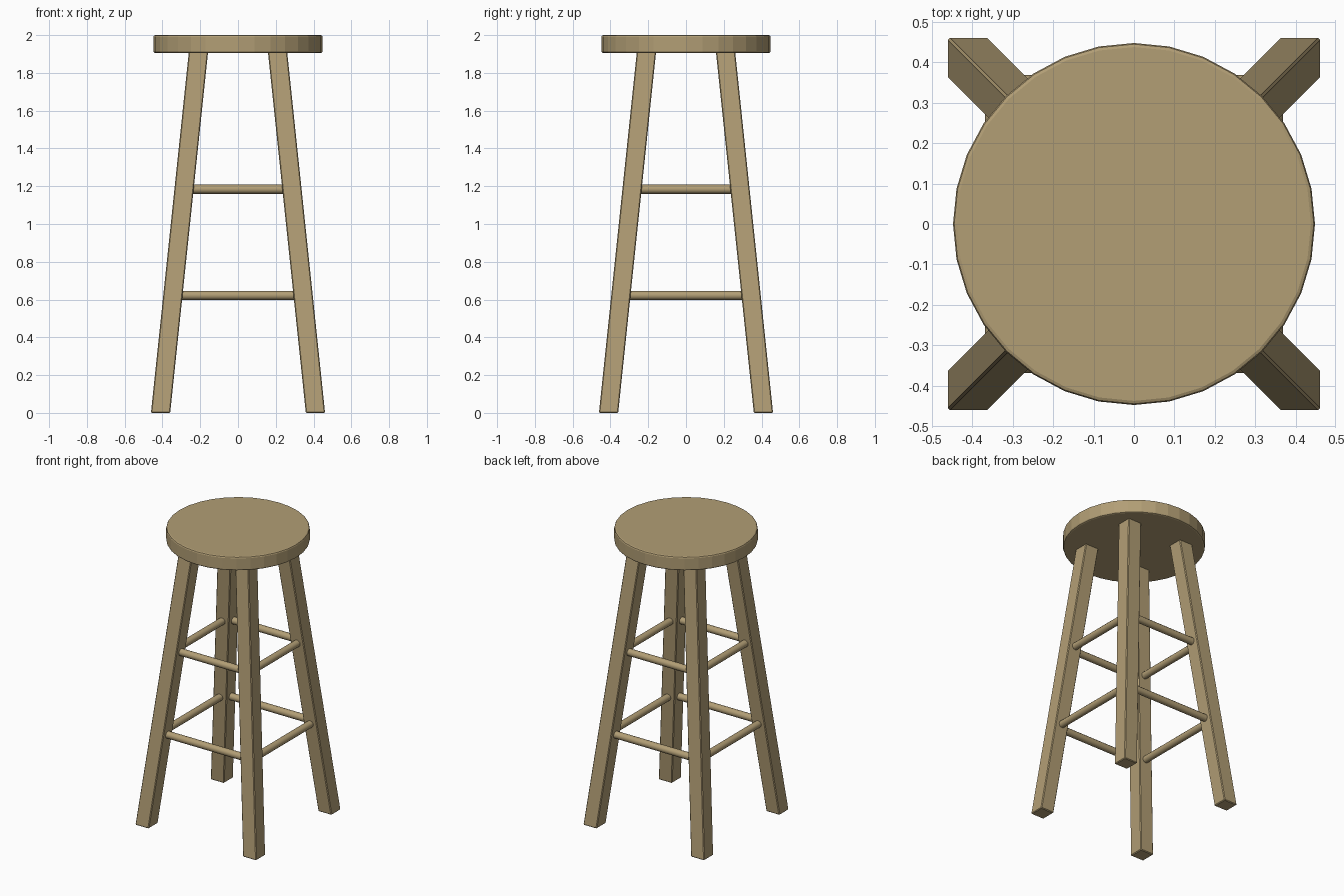
import bpy, bmesh, math
from mathutils import Vector

if "Cube" in bpy.data.objects:
    bpy.data.objects.remove(bpy.data.objects["Cube"])

wood = bpy.data.materials.new("tan wood")
wood.diffuse_color = (0.445, 0.342, 0.178, 1)
wood.use_nodes = True
wood.node_tree.nodes["Principled BSDF"].inputs["Base Color"].default_value = wood.diffuse_color

TOP, UNDER, SPREAD, SLOPE = 2.0, 1.905, 0.41, 0.2 / 1.905


def leg_centre(z):
    """Distance of a leg's axis from the centre plane at height z."""
    return SPREAD - SLOPE * z


def finish(obj, name, bevel=0, segments=1):
    obj.name = name
    obj.data.materials.append(wood)
    if bevel:
        mod = obj.modifiers.new("soft edges", 'BEVEL')
        mod.width = bevel
        mod.segments = segments
        mod.limit_method = 'ANGLE'
        mod.angle_limit = math.radians(40)


# Round seat
bpy.ops.mesh.primitive_cylinder_add(vertices=32, radius=0.448, depth=TOP - UNDER,
                                    location=(0, 0, (TOP + UNDER) / 2))
finish(bpy.context.object, "seat", 0.01, 2)

# Four splayed square legs, sheared so the feet sit flat
corners = [("front_left", -1, -1), ("front_right", 1, -1),
           ("back_right", 1, 1), ("back_left", -1, 1)]
for label, sx, sy in corners:
    bm = bmesh.new()
    bmesh.ops.create_cube(bm, size=1)
    for v in bm.verts:
        z = 0 if v.co.z < 0 else UNDER + 0.03
        c = leg_centre(z)
        v.co = (sx * c + v.co.x * 0.102, sy * c + v.co.y * 0.102, z)
    mesh = bpy.data.meshes.new(label + "_leg")
    bm.to_mesh(mesh)
    bm.free()
    leg = bpy.data.objects.new(label + "_leg", mesh)
    bpy.context.collection.objects.link(leg)
    finish(leg, label + "_leg", 0.005)

# Two rings of round rungs between neighbouring legs
sides = ["front", "right", "back", "left"]
for level, z in (("lower", 0.622), ("upper", 1.184)):
    c = leg_centre(z)
    for i, side in enumerate(sides):
        _, ax, ay = corners[i]
        _, bx, by = corners[(i + 1) % 4]
        a, b = Vector((ax * c, ay * c, z)), Vector((bx * c, by * c, z))
        d = b - a
        bpy.ops.mesh.primitive_cylinder_add(
            vertices=12, radius=0.024, depth=d.length - 0.04, location=(a + b) / 2,
            rotation=d.to_track_quat('Z', 'Y').to_euler())
        bpy.ops.object.shade_smooth_by_angle(angle=math.radians(40))
        finish(bpy.context.object, f"{level}_{side}_rung")
